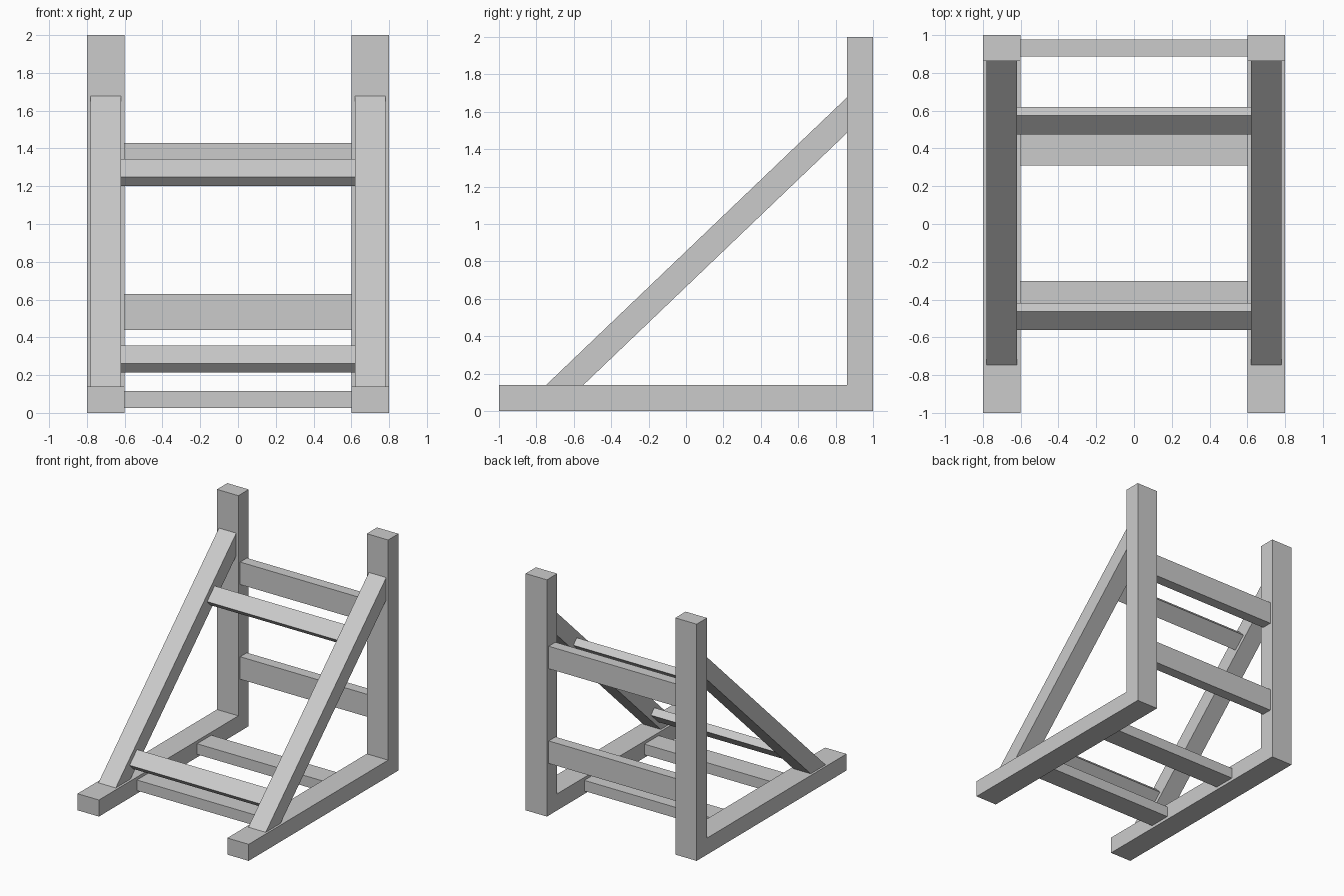
import bpy, bmesh, math

if "Cube" in bpy.data.objects:
    bpy.data.objects.remove(bpy.data.objects["Cube"])


def extrude_profile(name, pts, x0, x1):
    """Extrude a (y, z) outline along x and mirror it to the other side."""
    bm = bmesh.new()
    face = bm.faces.new([bm.verts.new((x0, y, z)) for y, z in pts])
    ext = bmesh.ops.extrude_face_region(bm, geom=[face])
    moved = [v for v in ext["geom"] if isinstance(v, bmesh.types.BMVert)]
    bmesh.ops.translate(bm, verts=moved, vec=(x1 - x0, 0, 0))
    bmesh.ops.recalc_face_normals(bm, faces=bm.faces)
    mesh = bpy.data.meshes.new(name)
    bm.to_mesh(mesh)
    bm.free()
    ob = bpy.data.objects.new(name, mesh)
    bpy.context.collection.objects.link(ob)
    ob.modifiers.new("Mirror", "MIRROR").use_axis = (True, False, False)
    return ob


def bar(name, size, y, z, tilt=0.0):
    """Horizontal cross bar centred on x = 0."""
    bpy.ops.mesh.primitive_cube_add(size=1, location=(0, y, z), rotation=(tilt, 0, 0))
    ob = bpy.context.object
    ob.name = name
    ob.scale = size
    bpy.ops.object.transform_apply(location=False, rotation=False, scale=True)
    return ob


# L-shaped side frames: floor rail and upright post
extrude_profile("side_frame",
                [(-1, 0), (1, 0), (1, 2), (0.862, 2), (0.862, 0.14), (-1, 0.14)],
                0.6, 0.8)

# Diagonal braces between rail and post
extrude_profile("diagonal_brace",
                [(-0.747, 0.14), (-0.548, 0.14), (0.862, 1.488), (0.862, 1.678)],
                0.62, 0.782)

# Rear cross bars between the posts
for label, z in (("lower", 0.535), ("upper", 1.335)):
    bar(f"rear_bar_{label}", (1.2, 0.09, 0.19), 0.931, z)

# Floor cross bars between the rails
for label, y in (("front", -0.397), ("back", 0.405)):
    bar(f"floor_bar_{label}", (1.2, 0.19, 0.09), y, 0.07)

# Tilted slats between the braces
slope = math.atan2(1.538, 1.609)
for label, y, z in (("lower", -0.49, 0.285), ("upper", 0.546, 1.272)):
    bar(f"brace_slat_{label}", (1.24, 0.138, 0.065), y, z, slope)
